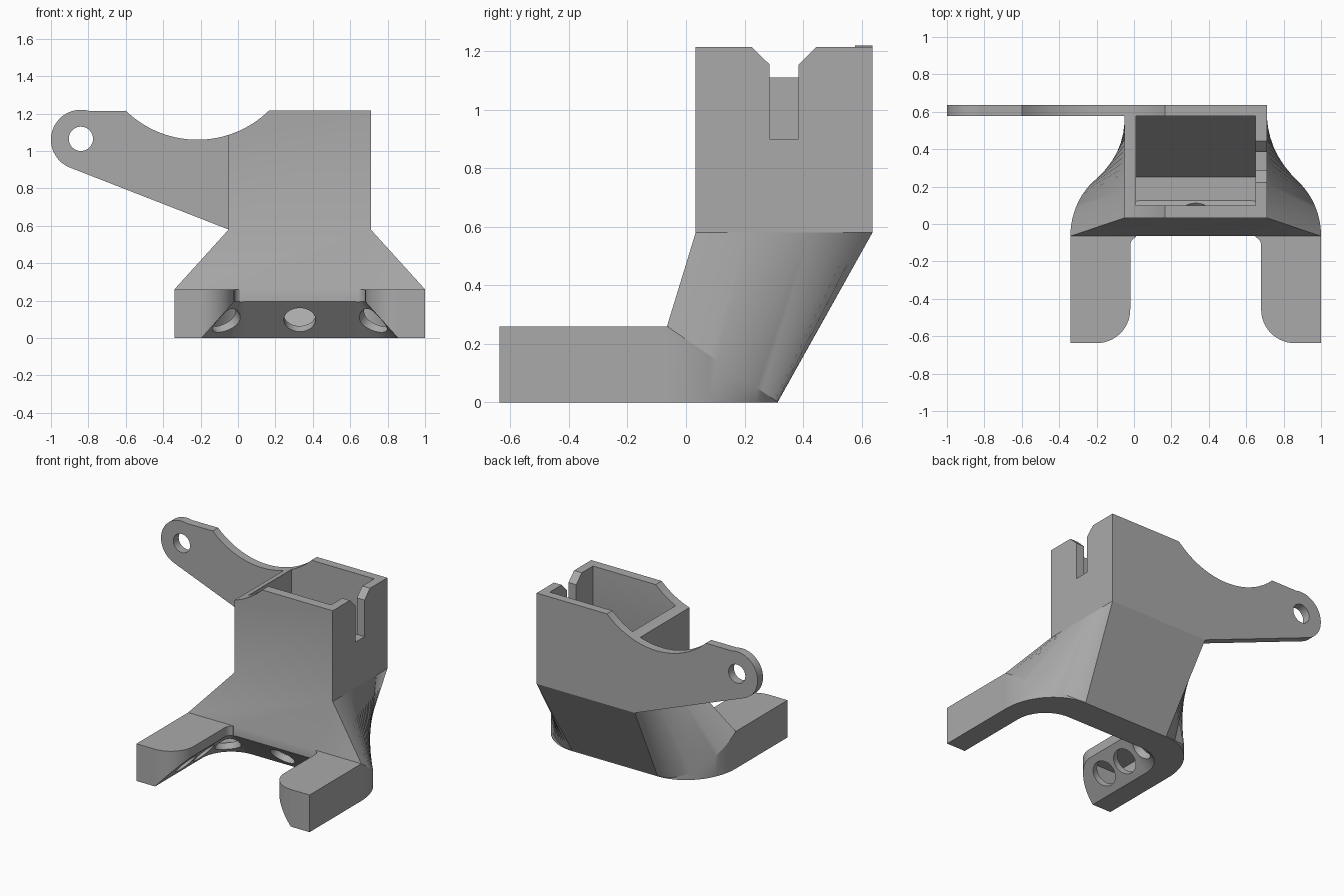
import bpy, bmesh
from math import sin, cos, pi, radians
from mathutils import Vector

if "Cube" in bpy.data.objects:
    bpy.data.objects.remove(bpy.data.objects["Cube"], do_unlink=True)

MID = 0.33            # x of the duct's plane of symmetry
FRONT, BACK = -0.065, 0.315
TOP, NECK = 1.215, 0.58
STEPS = 20

grey = bpy.data.materials.new("plain grey")
grey.use_nodes = True
colour = (0.4, 0.4, 0.4, 1)
grey.diffuse_color = colour
grey.node_tree.nodes["Principled BSDF"].inputs["Base Color"].default_value = colour


def loft(name, rings):
    """Solid skinned through closed rings of equal length."""
    bm = bmesh.new()
    loops = [[bm.verts.new(p) for p in ring] for ring in rings]
    for a, b in zip(loops, loops[1:]):
        for i in range(len(a)):
            j = (i + 1) % len(a)
            bm.faces.new((a[i], a[j], b[j], b[i]))
    bm.faces.new(loops[0])
    bm.faces.new(loops[-1])
    bmesh.ops.recalc_face_normals(bm, faces=bm.faces)
    mesh = bpy.data.meshes.new(name)
    bm.to_mesh(mesh)
    bm.free()
    mesh.materials.append(grey)
    ob = bpy.data.objects.new(name, mesh)
    bpy.context.collection.objects.link(ob)
    return ob


def combine(target, tool, operation):
    """Apply a boolean and remove the tool."""
    mod = target.modifiers.new("join", 'BOOLEAN')
    mod.object, mod.operation, mod.solver = tool, operation, 'EXACT'
    bpy.context.view_layer.objects.active = target
    bpy.ops.object.modifier_apply(modifier=mod.name)
    bpy.data.objects.remove(tool, do_unlink=True)


def prism_z(name, points, z0, z1):
    return loft(name, [[(x, y, z) for x, y in points] for z in (z0, z1)])


def prism_y(name, points, y0, y1):
    return loft(name, [[(x, y, z) for x, z in points] for y in (y0, y1)])


def prism_x(name, points, x0, x1):
    return loft(name, [[(x, y, z) for y, z in points] for x in (x0, x1)])


def arc(cx, cy, r, start, end, n=STEPS):
    angles = [radians(start + (end - start) * i / n) for i in range(n + 1)]
    return [(cx + r * cos(a), cy + r * sin(a)) for a in angles]


def mirrored(points):
    """Close a right-hand half outline with its reflection."""
    return points + [(2 * MID - x, y) for x, y in reversed(points)]


def rounded_plan(half, rx, y0, y1):
    return mirrored([(MID + half - rx + rx * cos(i * pi / 2 / STEPS),
                      y0 + (y1 - y0) * sin(i * pi / 2 / STEPS)) for i in range(STEPS + 1)])


def box_plan(half, y0, y1):
    return mirrored([(MID + half, y0 + (y1 - y0) * i / STEPS) for i in range(STEPS + 1)])


def duct(name, plan, box, floor, top):
    """Rounded base with a slanted rim, blended into a box."""
    slant = lambda y: max(floor + 0.004, 0.26 * (BACK - y) / (BACK - FRONT))
    return loft(name, [[(x, y, floor) for x, y in plan],
                       [(x, y, slant(y)) for x, y in plan],
                       [(x, y, NECK) for x, y in box],
                       [(x, y, top) for x, y in box]])


def nozzle_cutter(name, grow):
    """U-shaped opening whose lower part flares outward."""
    rings = []
    for z in (-0.02, 0.195, 0.265):
        off = max(0, 0.9 * (0.195 - z)) + grow
        r = 0.05 + off
        right, back = 0.68 + off, -0.066 + off
        half = [(right, -1)] + arc(right - r, back - r, r, 0, 90, 12)
        rings.append([(x, y, z) for x, y in mirrored(half)])
    return loft(name, rings)


# Outer body: box, blended skirt and rounded base
body = duct("fan_duct", rounded_plan(0.67, 0.34, FRONT, BACK),
            box_plan(0.38, 0.033, 0.637), 0, TOP)

# Two forward arms with rounded inner tips
half_arm = [(1, -0.06), (1, -0.637), (0.86, -0.637)] + arc(0.86, -0.457, 0.18, 270, 180)
half_arm += [(0.65, -0.42), (0.65, -0.06)]
for side, name in ((1, "left_arm"), (-1, "right_arm")):
    pts = [(MID + side * (x - MID), y) for x, y in half_arm]
    combine(body, prism_z(name, pts, 0, 0.26), 'UNION')

# Mounting tab continuing the back wall
tab = arc(-0.84, 1.06, 0.16, 75, 249, 32) + [(-0.05, NECK), (-0.02, 0.6), (-0.02, TOP), (-0.6, TOP)]
combine(body, prism_y("mounting_tab", tab, 0.577, 0.637), 'UNION')

# Flared opening between the arms
combine(body, nozzle_cutter("opening_cutter", 0), 'DIFFERENCE')

# Hollow interior with channels into the arms
cavity = duct("cavity_cutter", rounded_plan(0.61, 0.28, 0, 0.25),
              box_plan(0.32, 0.1, 0.577), 0.05, TOP + 0.1)
for side in (1, -1):
    pts = [(MID + side * x, y) for x, y in ((0.41, -0.52), (0.61, -0.52), (0.61, 0.03), (0.41, 0.03))]
    combine(cavity, prism_z("channel", pts, 0.052, 0.21), 'UNION')
combine(cavity, nozzle_cutter("wall_cutter", 0.06), 'DIFFERENCE')
combine(body, cavity, 'DIFFERENCE')

# Air holes through the slanted inner walls
holes = [((MID, 0.025, 0.1), (0, 1, 0.9))]
for side in (1, -1):
    holes.append(((MID + side * 0.405, -0.01, 0.1), (side * 0.7, 0.7, 0.9)))
    for y in (-0.22, -0.42):
        holes.append(((MID + side * 0.44, y, 0.1), (side, 0, 0.9)))
for place, direction in holes:
    d = Vector(direction).normalized()
    turn = d.to_track_quat('Z', 'Y')
    rings = [[Vector(place) + turn @ Vector((x, y, h)) for x, y in arc(0, 0, 0.085, 0, 345, 23)]
             for h in (-0.1, 0.07)]
    combine(body, loft("hole_cutter", rings), 'DIFFERENCE')

# Round scoop across the top, and the tab's screw hole
scoop = arc(-0.2175, 1.609, 0.549, 0, 357, 119)
combine(body, prism_y("scoop_cutter", scoop, -0.2, 0.8), 'DIFFERENCE')
screw = arc(-0.84, 1.065, 0.065, 0, 350, 35)
combine(body, prism_y("screw_cutter", screw, 0.5, 0.8), 'DIFFERENCE')

# Cable slot with a chamfered mouth in the left wall
slot = [(0.285, 0.9), (0.385, 0.9), (0.385, 1.155), (0.445, TOP), (0.445, 1.3),
        (0.223, 1.3), (0.223, TOP), (0.285, 1.155)]
combine(body, prism_x("slot_cutter", slot, 0.6, 0.8), 'DIFFERENCE')

# Smooth shading with sharp creases
bpy.ops.object.select_all(action='DESELECT')
body.select_set(True)
bpy.context.view_layer.objects.active = body
bpy.ops.object.shade_smooth_by_angle(angle=radians(25))
